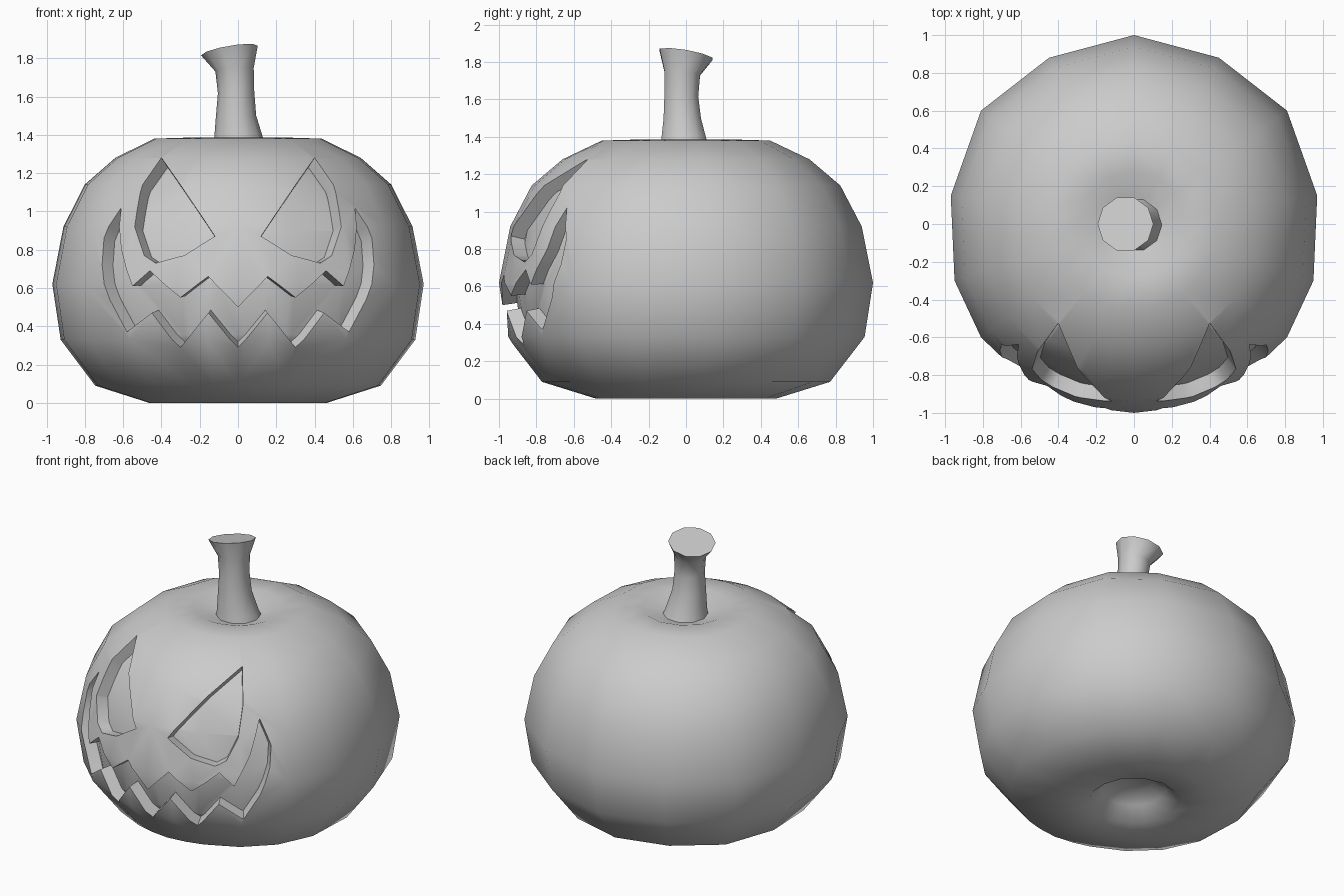
import bpy, bmesh, math
from mathutils import Vector
from mathutils.bvhtree import BVHTree

if "Cube" in bpy.data.objects:
    bpy.data.objects.remove(bpy.data.objects["Cube"], do_unlink=True)

grey = bpy.data.materials.new("plain grey")
grey.use_nodes = True
grey.diffuse_color = (0.6, 0.6, 0.6, 1)
grey.node_tree.nodes["Principled BSDF"].inputs["Base Color"].default_value = (0.6, 0.6, 0.6, 1)

CENTRE = Vector((0, 0, 0.65))
DEPTH = 0.92  # carved floor, as a share of the skin's distance from the centre


def make_object(name, bm):
    bmesh.ops.recalc_face_normals(bm, faces=bm.faces)
    mesh = bpy.data.meshes.new(name)
    bm.to_mesh(mesh)
    bm.free()
    mesh.materials.append(grey)
    obj = bpy.data.objects.new(name, mesh)
    bpy.context.collection.objects.link(obj)
    return obj


def loft(rings):
    """Skin a stack of rings and close both ends."""
    bm = bmesh.new()
    rows = [[bm.verts.new(p) for p in ring] for ring in rings]
    n = len(rows[0])
    for low, high in zip(rows, rows[1:]):
        for i in range(n):
            j = (i + 1) % n
            bm.faces.new((low[i], low[j], high[j], high[i]))
    bm.faces.new(rows[0][::-1])
    bm.faces.new(rows[-1])
    return bm


def cut(target, cutter):
    mod = target.modifiers.new("cut", "BOOLEAN")
    mod.operation = "DIFFERENCE"
    mod.solver = "EXACT"
    mod.object = cutter
    bpy.context.view_layer.objects.active = target
    bpy.ops.object.modifier_apply(modifier=mod.name)


def smooth(obj, degrees):
    bpy.ops.object.select_all(action="DESELECT")
    obj.select_set(True)
    bpy.context.view_layer.objects.active = obj
    bpy.ops.object.shade_smooth_by_angle(angle=math.radians(degrees))


def mirrored(half):
    """Close a half outline that runs from x = 0 round to x = 0."""
    return half + [(-x, y) for x, y in half[::-1] if x]


# Pumpkin body: plan outline scaled by a height profile
plan = mirrored([(0, 1), (.45, .88), (.81, .6), (.97, .15), (.95, -.3),
                 (.81, -.6), (.59, -.81), (.32, -.94), (.17, -.98), (0, -1)])
profile = [(.12, .14), (.2, .09), (.28, .01), (.48, 0), (.77, .09), (.955, .33),
           (1, .62), (.94, .92), (.825, 1.14), (.66, 1.28), (.45, 1.38),
           (.28, 1.385), (.15, 1.335), (.1, 1.33)]


def body_mesh():
    return loft([[(x * s, y * s, z) for x, y in plan] for s, z in profile])


skin = body_mesh()
surface = BVHTree.FromBMesh(skin)
body = make_object("pumpkin_body", skin)

# Core that stops the carving at an even depth
core_mesh = body_mesh()
for v in core_mesh.verts:
    v.co = CENTRE + (v.co - CENTRE) * DEPTH
core = make_object("core_helper", core_mesh)


def carve(name, outline):
    """Sink an outline, drawn on the front, into the skin."""
    bm = bmesh.new()
    rim = []
    for x, z in outline:
        hit = surface.ray_cast(Vector((x, -3, z)), Vector((0, 1, 0)))[0]
        ray = hit - CENTRE
        rim.append(bm.verts.new(CENTRE + ray * (-1.6 / ray.y)))
    apex = bm.verts.new(CENTRE)
    bm.faces.new(rim)
    for a, b in zip(rim, rim[1:] + rim[:1]):
        bm.faces.new((b, a, apex))
    cutter = make_object(name, bm)
    cut(cutter, core)
    cut(body, cutter)
    bpy.data.objects.remove(cutter, do_unlink=True)


# Eyes
eye = [(.4, 1.28), (.51, 1.1), (.54, .92), (.49, .77), (.43, .73), (.28, .77), (.12, .87)]
for side in (1, -1):
    carve("eye_cutter", [(side * x, z) for x, z in eye])

# Jagged grin
carve("mouth_cutter", mirrored([
    (0, .5), (.155, .66), (.3, .55), (.46, .69), (.55, .61), (.61, .8), (.61, 1.02),
    (.7, .86), (.71, .72), (.67, .54), (.58, .37), (.45, .47), (.3, .29), (.155, .47), (0, .29)]))
bpy.data.objects.remove(core, do_unlink=True)
smooth(body, 45)

# Stem: flared rings with a tilted top; each is x, y, z, radius, tilt
rings = []
for cx, cy, z, r, tilt in [(.01, 0, 1.3, .15, 0), (.005, -.01, 1.37, .13, 0),
                           (-.01, -.02, 1.5, .105, 0), (-.01, -.025, 1.62, .095, .03),
                           (-.018, -.02, 1.74, .1, .1), (-.045, 0, 1.84, .148, .17)]:
    ring = []
    for i in range(10):
        a = math.tau * i / 10
        dx, dy = r * math.cos(a), r * math.sin(a)
        ring.append((cx + dx, cy + dy, z + tilt * (dx - dy)))
    rings.append(ring)
smooth(make_object("stem", loft(rings)), 45)
